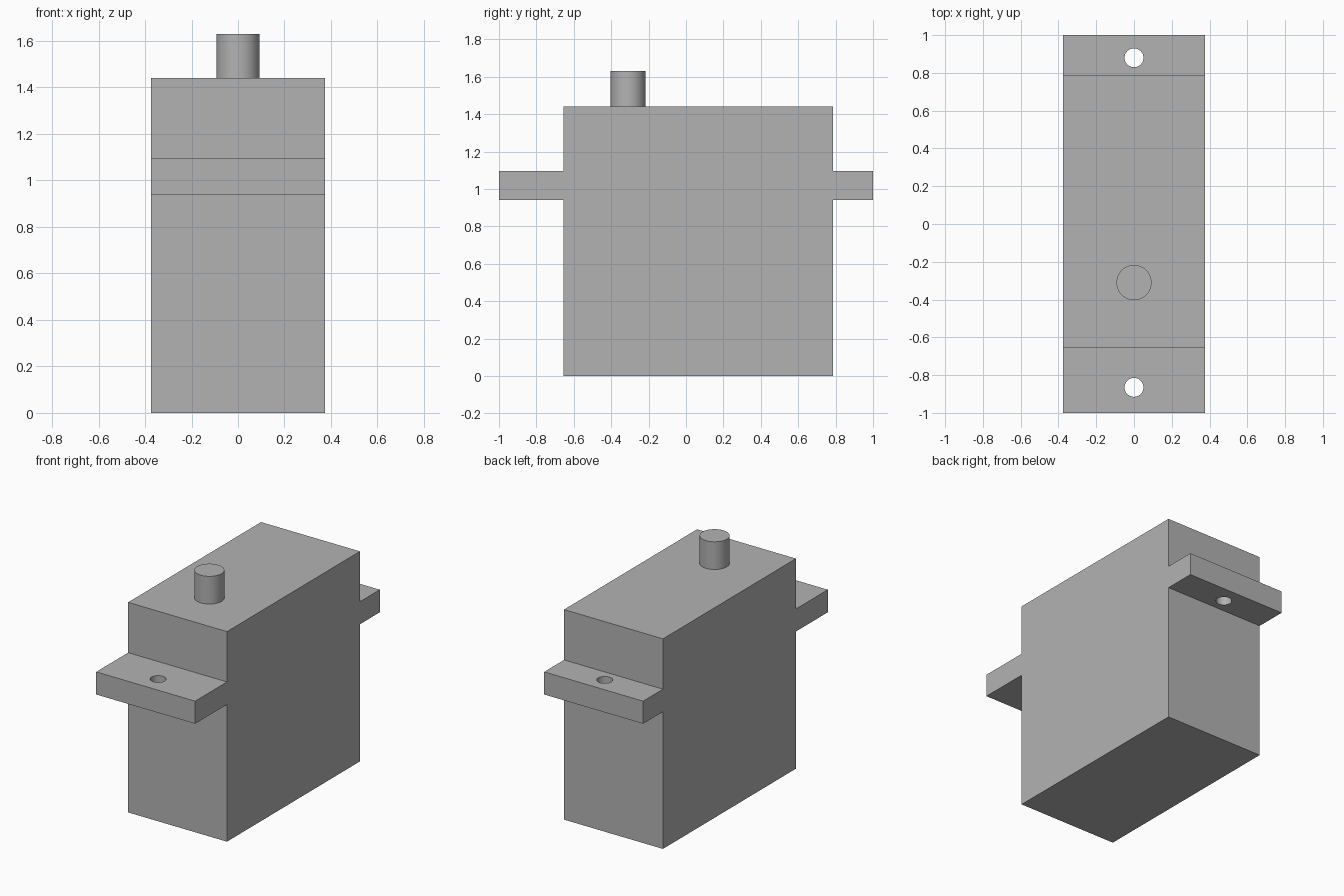
import bpy
import bmesh
import math

cube = bpy.data.objects.get("Cube")
if cube:
    bpy.data.objects.remove(cube, do_unlink=True)

# Single grey plastic colour
grey = bpy.data.materials.new("grey plastic")
grey.use_nodes = True
colour = (0.45, 0.45, 0.45, 1)
grey.diffuse_color = colour
grey.node_tree.nodes["Principled BSDF"].inputs["Base Color"].default_value = colour

HALF_WIDTH = 0.375
FRONT, BACK, TOP = -0.655, 0.785, 1.44
TAB_LOW, TAB_HIGH = 0.94, 1.095


def cylinder(name, radius, y, low, high):
    bpy.ops.mesh.primitive_cylinder_add(vertices=48, radius=radius, depth=high - low,
                                        location=(0, y, (low + high) / 2))
    obj = bpy.context.object
    obj.name = name
    obj.data.materials.append(grey)
    bpy.ops.object.shade_smooth_by_angle(angle=math.radians(30))
    return obj


# Case with mounting tabs: one side profile extruded across the width
profile = [(FRONT, 0), (BACK, 0), (BACK, TAB_LOW), (1, TAB_LOW), (1, TAB_HIGH),
           (BACK, TAB_HIGH), (BACK, TOP), (FRONT, TOP), (FRONT, TAB_HIGH),
           (-1, TAB_HIGH), (-1, TAB_LOW), (FRONT, TAB_LOW)]
bm = bmesh.new()
side = bm.faces.new([bm.verts.new((-HALF_WIDTH, y, z)) for y, z in profile])
extruded = bmesh.ops.extrude_face_region(bm, geom=[side])["geom"]
bmesh.ops.translate(bm, vec=(2 * HALF_WIDTH, 0, 0),
                    verts=[v for v in extruded if isinstance(v, bmesh.types.BMVert)])
bmesh.ops.recalc_face_normals(bm, faces=bm.faces)
mesh = bpy.data.meshes.new("case")
bm.to_mesh(mesh)
bm.free()
mesh.materials.append(grey)
case = bpy.data.objects.new("case", mesh)
bpy.context.collection.objects.link(case)

# Screw holes through both tabs
for label, y in (("front", -0.865), ("back", 0.88)):
    cutter = cylinder(label + "_hole_cutter", 0.05, y, TAB_LOW - 0.1, TAB_HIGH + 0.1)
    cutter.hide_render = True
    hole = case.modifiers.new(label + "_hole", "BOOLEAN")
    hole.operation = "DIFFERENCE"
    hole.solver = "EXACT"
    hole.object = cutter
    bpy.ops.object.select_all(action="DESELECT")
    case.select_set(True)
    bpy.context.view_layer.objects.active = case
    bpy.ops.object.modifier_apply(modifier=hole.name)
    bpy.data.objects.remove(cutter, do_unlink=True)
bpy.ops.object.shade_smooth_by_angle(angle=math.radians(30))

# Output shaft
cylinder("output_shaft", 0.093, -0.31, TOP, 1.63)
